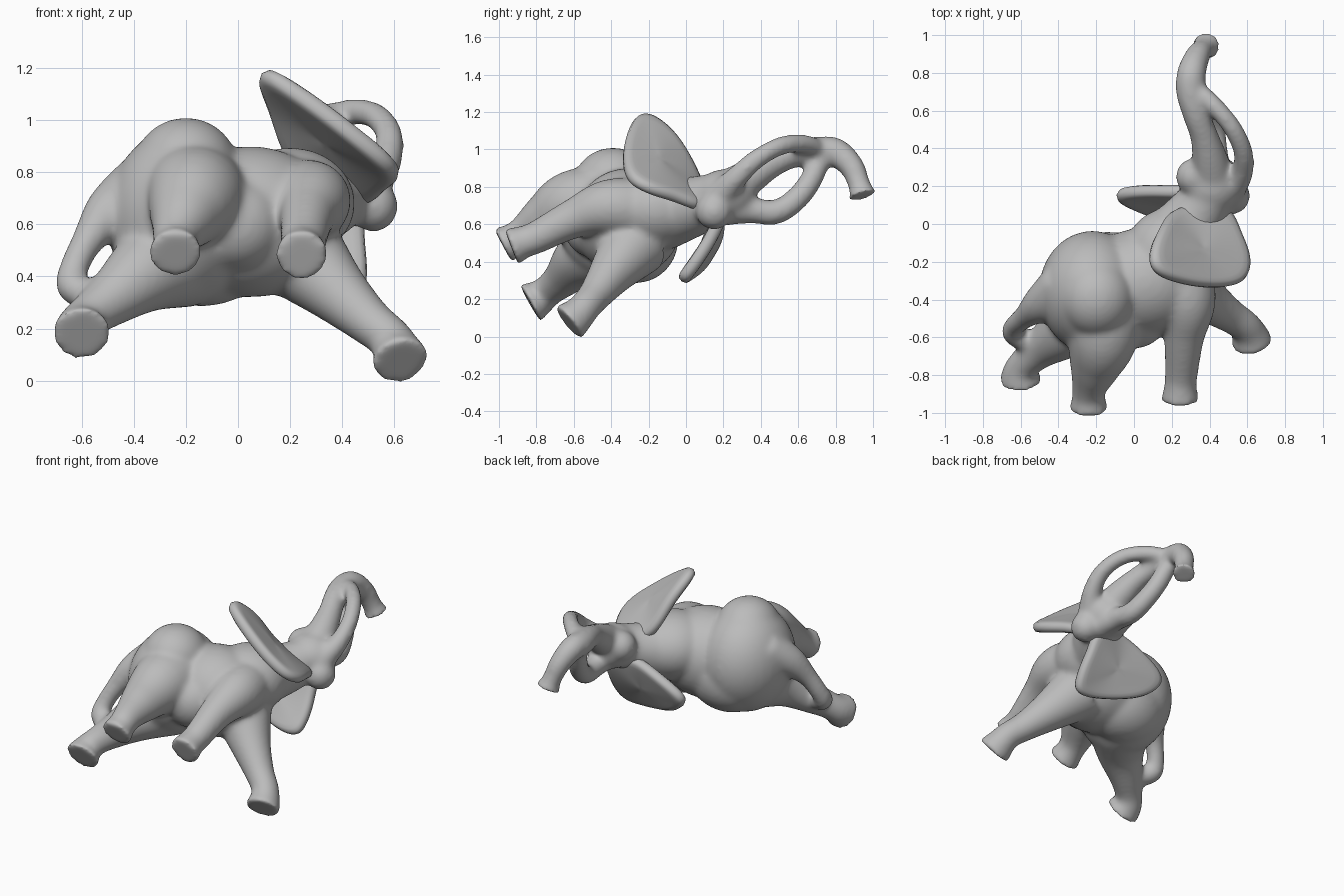
import bpy, bmesh, math
from mathutils import Vector, Matrix

cube = bpy.data.objects.get("Cube")
if cube:
    bpy.data.objects.remove(cube, do_unlink=True)

grey = bpy.data.materials.new("plain grey")
grey.use_nodes = True
grey.diffuse_color = (0.5, 0.5, 0.5, 1)
grey.node_tree.nodes["Principled BSDF"].inputs["Base Color"].default_value = (0.5, 0.5, 0.5, 1)


def spline(pts, steps=6, closed=False):
    """Catmull-Rom samples through points of any dimension."""
    n, out = len(pts), []
    at = (lambda i: Vector(pts[i % n])) if closed else (lambda i: Vector(pts[max(0, min(n - 1, i))]))
    for i in range(n if closed else n - 1):
        a, b, c, d = at(i - 1), at(i), at(i + 1), at(i + 2)
        for k in range(steps):
            t = k / steps
            out.append(b + (c - a) * (t / 2) + (2 * a - 5 * b + 4 * c - d) * (t * t / 2)
                       + (3 * b - a - 3 * c + d) * (t ** 3 / 2))
    if not closed:
        out.append(Vector(pts[-1]))
    return out


def tube(bm, pts, sides=24):
    """Closed tube along (x, y, z, radius) points with flat ends."""
    path = spline(pts)
    normal, rings = Vector((0.31, 0.2, 0.93)), []
    for i, p in enumerate(path):
        tan = (path[min(i + 1, len(path) - 1)].xyz - path[max(i - 1, 0)].xyz).normalized()
        normal = (normal - tan * normal.dot(tan)).normalized()
        side = tan.cross(normal)
        rings.append([bm.verts.new(p.xyz + (normal * math.cos(a) + side * math.sin(a)) * p.w)
                      for a in (math.tau * k / sides for k in range(sides))])
    for r, s in zip(rings, rings[1:]):
        for k in range(sides):
            bm.faces.new((r[k], r[(k + 1) % sides], s[(k + 1) % sides], s[k]))
    bm.faces.new(rings[0][::-1])
    bm.faces.new(rings[-1])


def ball(bm, centre, radii):
    bmesh.ops.create_uvsphere(bm, u_segments=32, v_segments=20, radius=1,
                              matrix=Matrix.Translation(centre) @ Matrix.Diagonal((*radii, 1)))


def finish(bm, name):
    bmesh.ops.recalc_face_normals(bm, faces=bm.faces[:])
    for f in bm.faces:
        f.smooth = True
    mesh = bpy.data.meshes.new(name)
    bm.to_mesh(mesh)
    bm.free()
    mesh.materials.append(grey)
    obj = bpy.data.objects.new(name, mesh)
    bpy.context.collection.objects.link(obj)
    return obj


bm = bmesh.new()
# Rump, hip hump, lower flank, belly and shoulders
ball(bm, (-0.22, -0.36, 0.625), (0.285, 0.325, 0.345))
ball(bm, (-0.2, -0.39, 0.82), (0.2, 0.21, 0.19))
ball(bm, (-0.14, -0.27, 0.52), (0.28, 0.23, 0.235))
ball(bm, (0.05, -0.31, 0.61), (0.33, 0.29, 0.29))
ball(bm, (0.0, -0.49, 0.6), (0.18, 0.17, 0.18))
ball(bm, (0.20, -0.16, 0.68), (0.25, 0.25, 0.215))
# Head, brow and jaw
ball(bm, (0.41, 0.21, 0.755), (0.165, 0.165, 0.14))
ball(bm, (0.32, 0.25, 0.79), (0.1, 0.1, 0.1))
ball(bm, (0.52, 0.15, 0.67), (0.095, 0.1, 0.1))
# Neck
tube(bm, [(0.2, -0.12, 0.66, 0.2), (0.33, 0.05, 0.7, 0.16), (0.42, 0.18, 0.75, 0.13)])
# Four legs with soles turned to the front
tube(bm, [(-0.18, -0.38, 0.68, 0.24), (-0.17, -0.6, 0.7, 0.195), (-0.205, -0.75, 0.63, 0.14),
          (-0.235, -0.86, 0.56, 0.095), (-0.24, -0.92, 0.52, 0.088), (-0.24, -0.98, 0.487, 0.108)])
tube(bm, [(-0.24, -0.42, 0.48, 0.21), (-0.36, -0.56, 0.41, 0.155), (-0.49, -0.66, 0.31, 0.105),
          (-0.57, -0.73, 0.25, 0.087), (-0.6, -0.78, 0.21, 0.095), (-0.6, -0.835, 0.178, 0.118)])
tube(bm, [(0.22, -0.15, 0.66, 0.17), (0.28, -0.4, 0.69, 0.155), (0.265, -0.6, 0.63, 0.108),
          (0.25, -0.8, 0.53, 0.088), (0.245, -0.87, 0.505, 0.088), (0.245, -0.935, 0.48, 0.106)])
tube(bm, [(0.22, -0.27, 0.5, 0.19), (0.37, -0.39, 0.35, 0.128), (0.5, -0.48, 0.23, 0.093),
          (0.58, -0.535, 0.165, 0.086), (0.61, -0.58, 0.115, 0.095), (0.625, -0.63, 0.073, 0.114)])
# Tail curling onto the lower thigh
tube(bm, [(-0.38, -0.32, 0.74, 0.12), (-0.49, -0.42, 0.65, 0.1), (-0.575, -0.49, 0.54, 0.064),
          (-0.63, -0.54, 0.43, 0.057), (-0.635, -0.58, 0.36, 0.063), (-0.55, -0.63, 0.32, 0.063)])
# Raised trunk
tube(bm, [(0.42, 0.22, 0.77, 0.12), (0.4, 0.35, 0.86, 0.095), (0.37, 0.47, 0.93, 0.075),
          (0.33, 0.58, 0.975, 0.073), (0.3, 0.7, 0.99, 0.079), (0.305, 0.8, 0.985, 0.078),
          (0.335, 0.885, 0.91, 0.068), (0.36, 0.92, 0.83, 0.061), (0.375, 0.935, 0.785, 0.064),
          (0.385, 0.945, 0.75, 0.082)])
# Two tusks that meet the trunk
tube(bm, [(0.5, 0.17, 0.74, 0.085), (0.57, 0.27, 0.85, 0.062), (0.578, 0.38, 0.95, 0.053),
          (0.52, 0.51, 1.02, 0.051), (0.42, 0.63, 1.03, 0.051), (0.33, 0.71, 1.0, 0.052)])
tube(bm, [(0.45, 0.2, 0.69, 0.1), (0.43, 0.35, 0.675, 0.072), (0.42, 0.48, 0.665, 0.067),
          (0.39, 0.59, 0.735, 0.064), (0.35, 0.67, 0.84, 0.061), (0.31, 0.73, 0.98, 0.057)])
body = finish(bm, "elephant_body")
fuse = body.modifiers.new("fuse", 'REMESH')
fuse.mode = 'VOXEL'
fuse.voxel_size = 0.013
fuse.use_smooth_shade = True
soften = body.modifiers.new("soften", 'SMOOTH')
soften.factor = 0.5
soften.iterations = 26


def ear(name, outline):
    """Fan-shaped ear: a relaxed sheet inside the outline, thickened and rounded."""
    bm = bmesh.new()
    loop = spline(outline, 4, closed=True)
    mid = sum(loop, Vector((0, 0, 0))) / len(loop)
    rings = [[bm.verts.new(mid.lerp(p, s)) for p in loop] for s in (1, 0.8, 0.6, 0.4, 0.2)]
    n = len(loop)
    for r, s in zip(rings, rings[1:]):
        for k in range(n):
            bm.faces.new((r[k], r[(k + 1) % n], s[(k + 1) % n], s[k]))
    centre = bm.verts.new(mid)
    for k in range(n):
        bm.faces.new((rings[-1][k], rings[-1][(k + 1) % n], centre))
    inner = [v for ring in rings[1:] for v in ring] + [centre]
    for _ in range(40):
        bmesh.ops.smooth_vert(bm, verts=inner, factor=0.5, use_axis_x=True,
                              use_axis_y=True, use_axis_z=True)
    obj = finish(bm, name)
    thick = obj.modifiers.new("thickness", 'SOLIDIFY')
    thick.thickness = 0.07
    thick.offset = 0
    rounding = obj.modifiers.new("rounding", 'SUBSURF')
    rounding.levels = rounding.render_levels = 1


ear("upper_ear", [(0.22, 0.08, 0.82), (0.125, -0.04, 1.05), (0.085, -0.17, 1.17), (0.13, -0.265, 1.175),
                  (0.29, -0.32, 1.07), (0.46, -0.335, 0.94), (0.58, -0.3, 0.84), (0.615, -0.2, 0.78),
                  (0.57, -0.06, 0.735), (0.48, 0.09, 0.69)])
ear("lower_ear", [(0.46, 0.2, 0.67), (0.49, 0.13, 0.52), (0.495, 0.04, 0.38), (0.455, -0.02, 0.3),
                  (0.3, -0.01, 0.3), (0.05, 0.07, 0.36), (-0.08, 0.13, 0.45), (-0.08, 0.17, 0.53),
                  (0.06, 0.185, 0.62), (0.27, 0.18, 0.7)])
